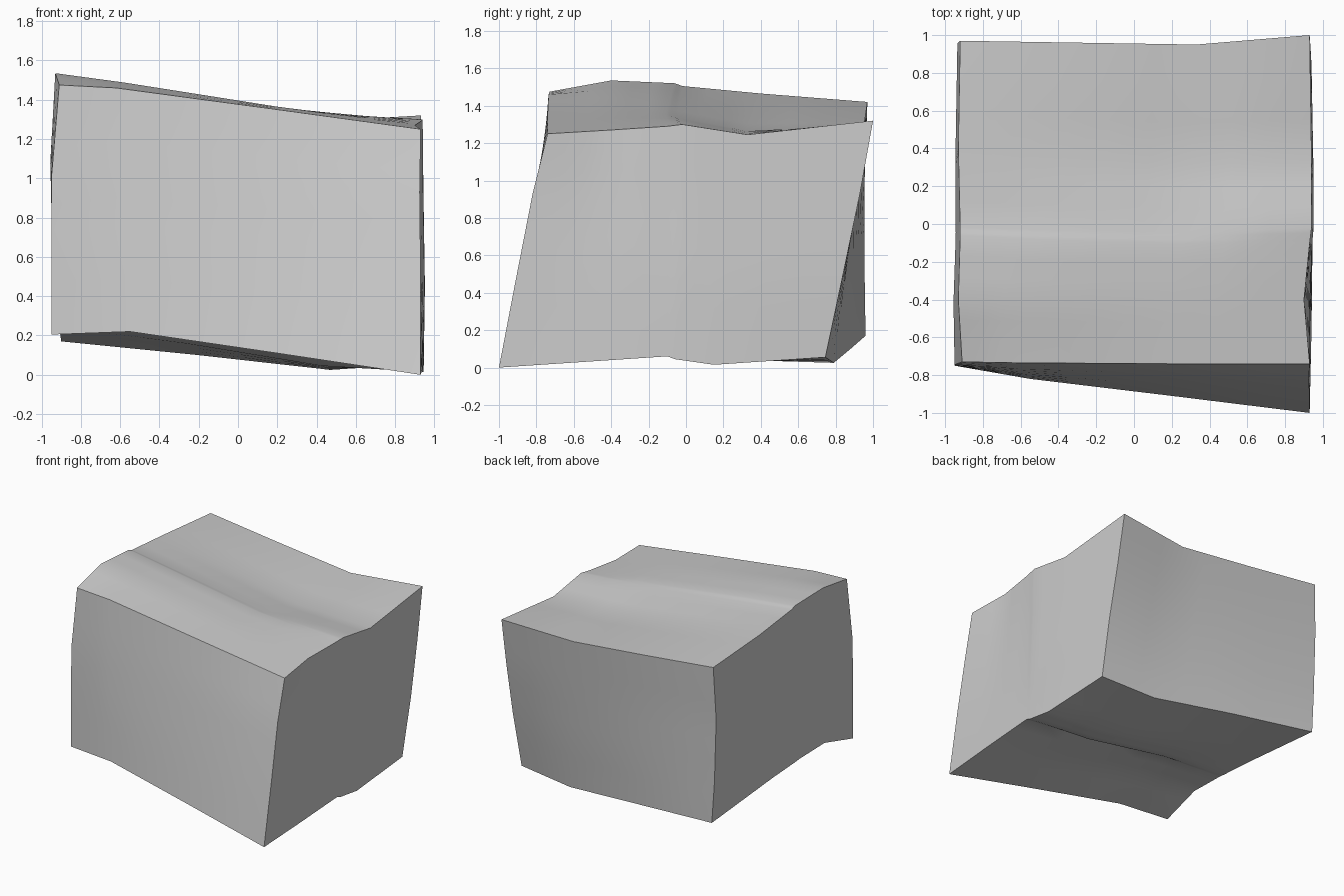
import bpy
import bmesh
from mathutils import Vector

old = bpy.data.objects.get("Cube")
if old:
    bpy.data.objects.remove(old, do_unlink=True)


def path(*points):
    return [Vector(p) for p in points]


def bridge(start, inner, end):
    """Edge between the ends of two rails, through a few inner points."""
    return [start] + path(*inner) + [end]


# Long rails, front to back
top_right = path((.93, -.74, 1.25), (.9, -.4, 1.27), (.93, -.1, 1.29),
                 (.94, -.02, 1.3), (.94, .33, 1.245), (.93, 1, 1.32))
top_left = path((-.91, -.73, 1.475), (-.93, -.4, 1.535), (-.92, -.06, 1.52),
                (-.92, -.02, 1.505), (-.93, .4, 1.465), (-.92, .97, 1.42))
low_right = path((.93, -1, 0), (.94, -.55, .03), (.945, -.1, .06),
                 (.945, -.06, .045), (.945, .15, .015), (.93, .745, .055))
low_left = path((-.95, -.75, .205), (-.93, -.42, .29), (-.92, -.12, .275),
                (-.92, -.07, .27), (-.91, .2, .245), (-.9, .96, .17))

# Cross edges, left end to right end
front_low = bridge(low_left[0], [(-.55, -.82, .22), (.2, -.91, .11)], low_right[0])
front_top = bridge(top_left[0], [(-.62, -.735, 1.46), (.2, -.74, 1.35)], top_right[0])
back_low = bridge(low_left[-1], [(-.2, .88, .1), (.47, .79, .025)], low_right[-1])
back_top = bridge(top_left[-1], [(-.3, .96, 1.35), (.33, .95, 1.285)], top_right[-1])

# Upright edges, bottom to top
front_right = bridge(low_right[0], [(.93, -.91, .47), (.925, -.82, .93)], top_right[0])
front_left = bridge(low_left[0], [(-.95, -.75, .6), (-.95, -.745, 1)], top_left[0])
back_right = bridge(low_right[-1], [(.94, .84, .5), (.935, .93, .93)], top_right[-1])
back_left = bridge(low_left[-1], [(-.92, .955, .5), (-.935, .955, 1)], top_left[-1])


def panel(bm, a, b, c, d):
    """Blended panel: a and b run along u, c and d join them along v."""
    nu, nv = len(a) - 1, len(c) - 1
    grid = []
    for i in range(nu + 1):
        u = i / nu
        column = []
        for j in range(nv + 1):
            v = j / nv
            corners = a[0].lerp(b[0], v).lerp(a[-1].lerp(b[-1], v), u)
            column.append(bm.verts.new(a[i].lerp(b[i], v) + c[j].lerp(d[j], u) - corners))
        grid.append(column)
    for i in range(nu):
        for j in range(nv):
            bm.faces.new((grid[i][j], grid[i + 1][j], grid[i + 1][j + 1], grid[i][j + 1]))


# Six panels welded into one closed block
bm = bmesh.new()
panel(bm, top_left, top_right, front_top, back_top)
panel(bm, low_left, low_right, front_low, back_low)
panel(bm, low_right, top_right, front_right, back_right)
panel(bm, low_left, top_left, front_left, back_left)
panel(bm, front_low, front_top, front_left, front_right)
panel(bm, back_low, back_top, back_left, back_right)
bmesh.ops.remove_doubles(bm, verts=bm.verts, dist=.0005)
bmesh.ops.subdivide_edges(bm, edges=bm.edges[:], cuts=2, use_grid_fill=True)
bmesh.ops.recalc_face_normals(bm, faces=bm.faces)

mesh = bpy.data.meshes.new("warped_block")
bm.to_mesh(mesh)
bm.free()
block = bpy.data.objects.new("warped_block", mesh)
bpy.context.collection.objects.link(block)

# Plain grey finish
grey = bpy.data.materials.new("light_grey")
grey.use_nodes = True
colour = (.6, .6, .6, 1)
grey.diffuse_color = colour
grey.node_tree.nodes["Principled BSDF"].inputs["Base Color"].default_value = colour
mesh.materials.append(grey)

# Smooth panels, crisp borders
bpy.ops.object.select_all(action="DESELECT")
block.select_set(True)
bpy.context.view_layer.objects.active = block
bpy.ops.object.shade_smooth_by_angle(angle=.5)
